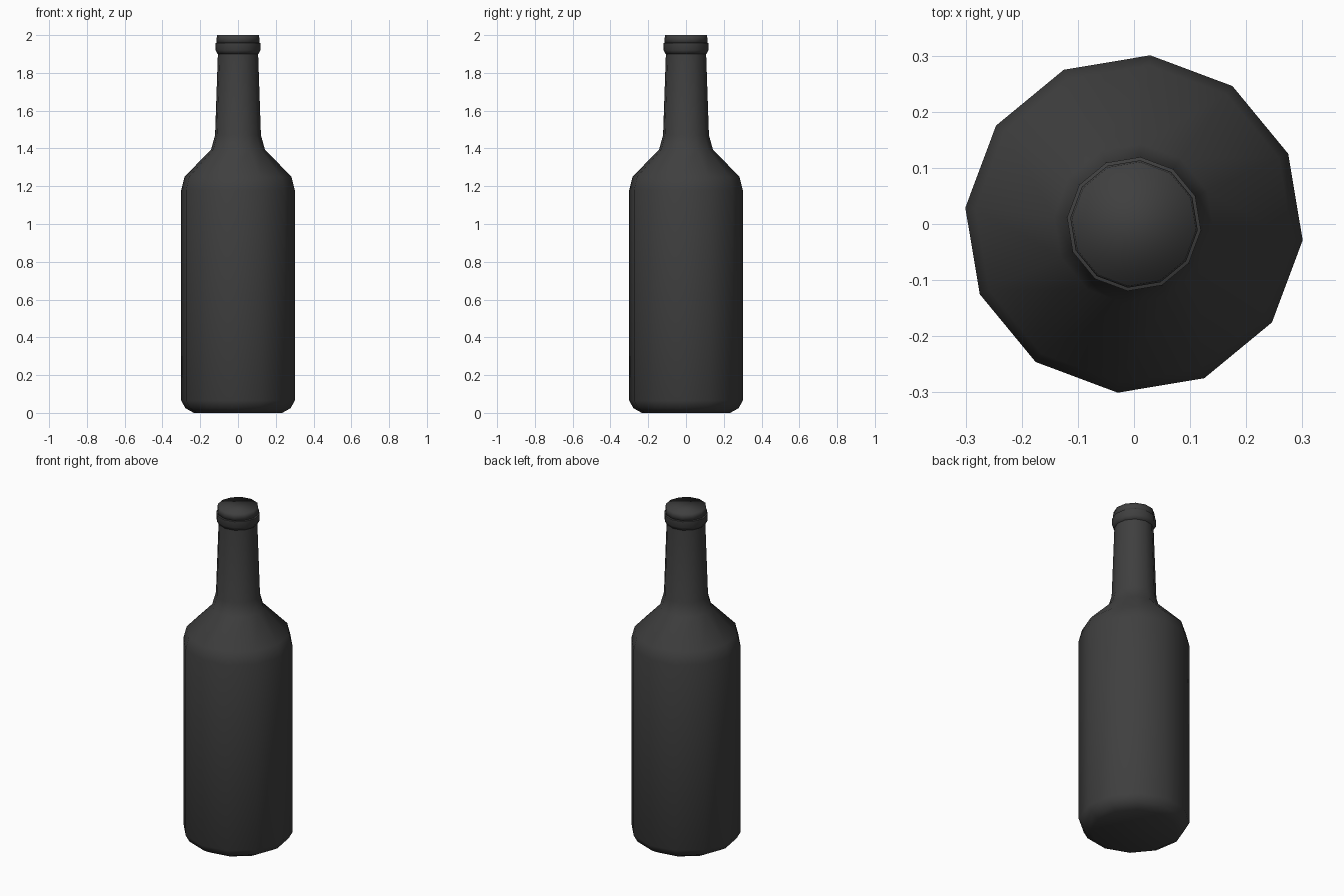
import bpy
import bmesh
from math import cos, sin, pi, radians

cube = bpy.data.objects.get("Cube")
if cube:
    bpy.data.objects.remove(cube, do_unlink=True)

SIDES = 12
TURN = radians(-5.5)

glass = bpy.data.materials.new("dark_grey_glass")
glass.use_nodes = True
colour = (0.05, 0.05, 0.05, 1)
glass.diffuse_color = colour
glass.node_tree.nodes["Principled BSDF"].inputs["Base Color"].default_value = colour


def lathe(name, profile, sides=SIDES, turn=TURN, sharp=60):
    """Spin a radius/height profile into a closed, smooth-shaded solid."""
    bm = bmesh.new()
    rings = []
    for r, z in profile:
        angles = [turn + 2 * pi * i / sides for i in range(sides)]
        rings.append([bm.verts.new((r * cos(a), r * sin(a), z)) for a in angles])
    for low, high in zip(rings, rings[1:]):
        for i in range(sides):
            j = (i + 1) % sides
            bm.faces.new((low[i], low[j], high[j], high[i]))
    bm.faces.new(rings[0][::-1])
    bm.faces.new(rings[-1])
    mesh = bpy.data.meshes.new(name)
    bm.to_mesh(mesh)
    bm.free()
    mesh.materials.append(glass)
    obj = bpy.data.objects.new(name, mesh)
    bpy.context.collection.objects.link(obj)
    bpy.ops.object.select_all(action="DESELECT")
    obj.select_set(True)
    bpy.context.view_layer.objects.active = obj
    bpy.ops.object.shade_smooth_by_angle(angle=radians(sharp))
    return obj


# Base, straight wall, shoulder and tapering neck
lathe("bottle_body", [
    (0.235, 0), (0.28, 0.025), (0.302, 0.065), (0.302, 1.18), (0.284, 1.25),
    (0.143, 1.395), (0.122, 1.47), (0.106, 1.93)])

# Raised collar below the mouth
lathe("neck_collar", [(0.108, 1.9), (0.12, 1.92), (0.12, 1.957), (0.108, 1.962)])

# Closed mouth on top
lathe("bottle_cap", [(0.113, 1.955), (0.114, 1.98), (0.111, 2.0)], sharp=100)
